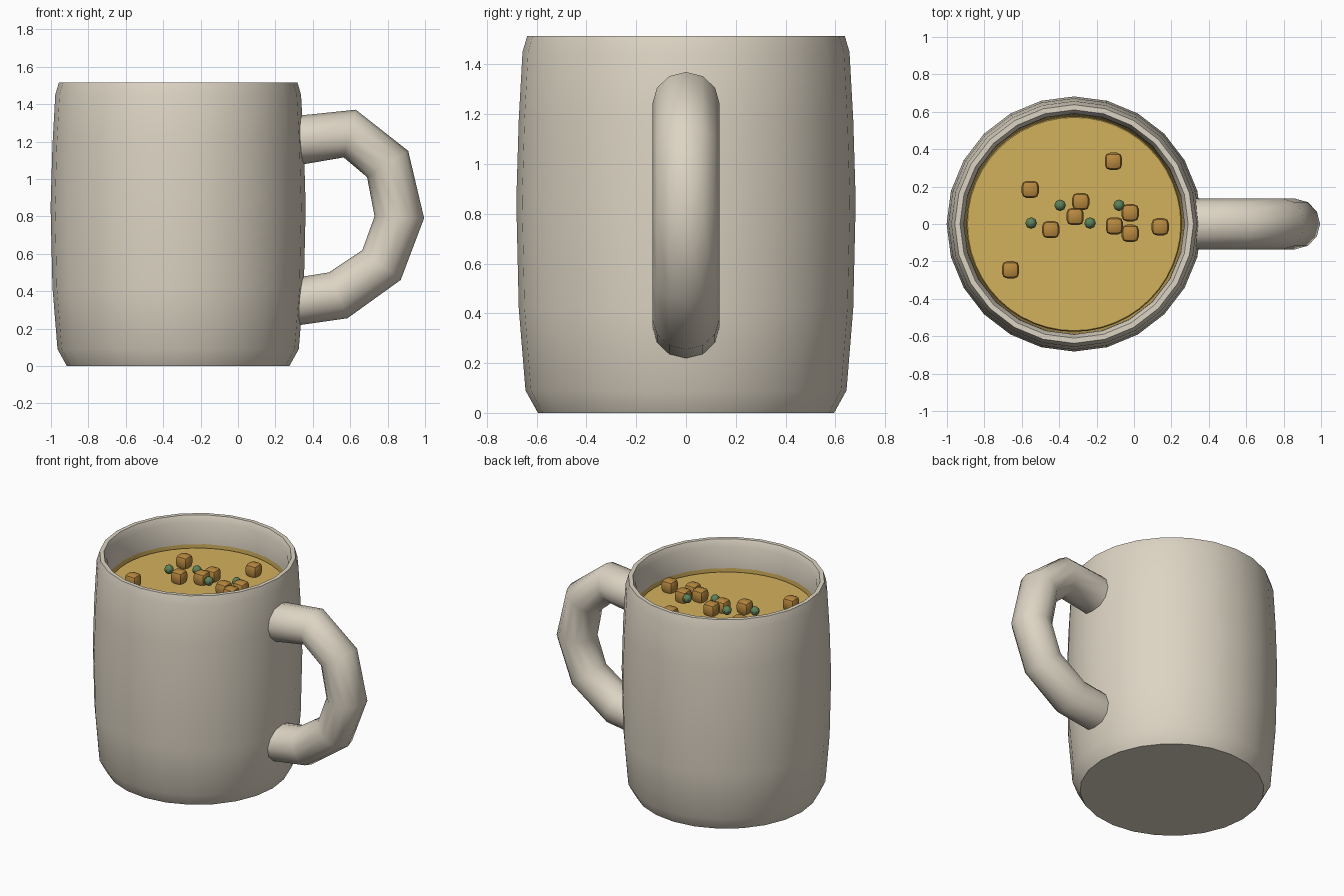
import bpy, bmesh, math
from mathutils import Vector

if "Cube" in bpy.data.objects:
    bpy.data.objects.remove(bpy.data.objects["Cube"])

CX = -0.32  # mug axis


def material(name, rgb):
    m = bpy.data.materials.new(name)
    m.diffuse_color = (*rgb, 1)
    m.use_nodes = True
    m.node_tree.nodes["Principled BSDF"].inputs["Base Color"].default_value = m.diffuse_color
    return m


CERAMIC = material("cream ceramic", (0.72, 0.66, 0.55))
SOUP = material("golden soup", (0.65, 0.44, 0.11))
BREAD = material("toasted bread", (0.48, 0.25, 0.05))
HERB = material("green herb", (0.11, 0.22, 0.10))


def finish(bm, name, mats, angle=40, loc=(0, 0, 0)):
    bmesh.ops.recalc_face_normals(bm, faces=bm.faces)
    me = bpy.data.meshes.new(name)
    bm.to_mesh(me)
    bm.free()
    for m in mats:
        me.materials.append(m)
    ob = bpy.data.objects.new(name, me)
    ob.location = loc
    bpy.context.collection.objects.link(ob)
    bpy.ops.object.select_all(action='DESELECT')
    ob.select_set(True)
    bpy.context.view_layer.objects.active = ob
    bpy.ops.object.shade_smooth_by_angle(angle=math.radians(angle))
    return ob


def skin(bm, rings):
    """Bridge equal rings of points and cap both ends."""
    rows = [[bm.verts.new(p) for p in r] for r in rings]
    n = len(rows[0])
    for a, b in zip(rows, rows[1:]):
        for i in range(n):
            bm.faces.new((a[i], a[(i + 1) % n], b[(i + 1) % n], b[i]))
    bm.faces.new(rows[0])
    bm.faces.new(rows[-1])


def lathe(profile, n):
    return [[(r * math.cos(math.tau * i / n), r * math.sin(math.tau * i / n), z)
             for i in range(n)] for r, z in profile]


# Mug body: outer wall, rim, inner wall and floor
bm = bmesh.new()
skin(bm, lathe([(0.595, 0), (0.645, 0.09), (0.672, 0.42), (0.682, 0.85),
                (0.672, 1.18), (0.657, 1.45), (0.638, 1.515), (0.61, 1.515),
                (0.59, 1.47), (0.588, 1.315), (0.588, 1.25), (0.55, 0.12)], 24))
for f in bm.faces:  # soup-stained part of the inner wall
    c = f.calc_center_median()
    if math.hypot(c.x, c.y) < 0.6 and 0.1 < c.z < 1.315:
        f.material_index = 1
finish(bm, "mug_body", [CERAMIC, SOUP], 60, (CX, 0, 0))

# Soup surface
bm = bmesh.new()
skin(bm, lathe([(0.576, 1.22), (0.576, 1.285), (0.57, 1.295)], 48))
finish(bm, "soup", [SOUP], 30, (CX, 0, 0))

# Handle: tube between matching outer and inner outline points (x, z)
outer = [(0.29, 1.335), (0.34, 1.34), (0.63, 1.37), (0.91, 1.15), (0.995, 0.79),
         (0.87, 0.46), (0.585, 0.255), (0.34, 0.22), (0.29, 0.215)]
inner = [(0.29, 1.07), (0.36, 1.08), (0.565, 1.115), (0.69, 1.01), (0.73, 0.80),
         (0.665, 0.62), (0.485, 0.50), (0.36, 0.48), (0.29, 0.475)]
rings = []
for o, i in zip(outer, inner):
    o, i = Vector((o[0], 0, o[1])), Vector((i[0], 0, i[1]))
    mid, half = (o + i) / 2, (o - i) / 2
    rings.append([mid + half * math.cos(math.tau * k / 12)
                  + Vector((0, 0.135 * math.sin(math.tau * k / 12), 0)) for k in range(12)])
bm = bmesh.new()
skin(bm, rings)
finish(bm, "handle", [CERAMIC], 50)

# Croutons: small rounded cubes
for x, y in [(-0.11, 0.335), (-0.555, 0.185), (-0.285, 0.12), (-0.315, 0.04),
             (-0.445, -0.03), (-0.105, -0.01), (-0.02, 0.06), (-0.02, -0.05),
             (0.14, -0.015), (-0.66, -0.245)]:
    bm = bmesh.new()
    bmesh.ops.create_cube(bm, size=0.092)
    bmesh.ops.bevel(bm, geom=bm.edges[:], offset=0.028, segments=2,
                    profile=0.5, affect='EDGES')
    finish(bm, "crouton", [BREAD], 40, (x, y, 1.335))

# Herb bits: small low-poly balls
for x, y in [(-0.395, 0.1), (-0.55, 0.005), (-0.235, 0.005), (-0.08, 0.1)]:
    bm = bmesh.new()
    bmesh.ops.create_uvsphere(bm, u_segments=8, v_segments=6, radius=0.031)
    finish(bm, "herb_bit", [HERB], 40, (x, y, 1.345))
